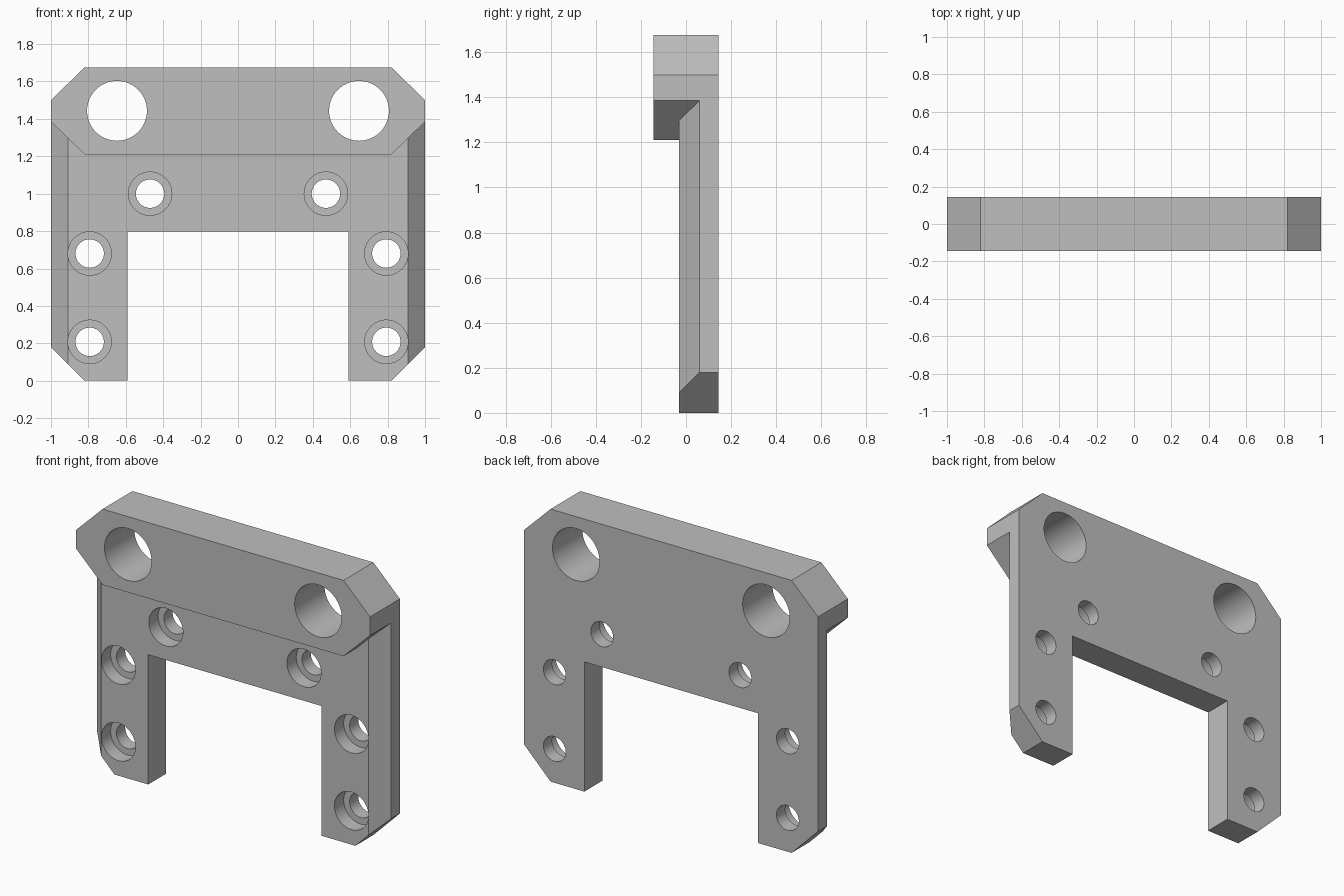
import bpy
import bmesh
from math import radians

if "Cube" in bpy.data.objects:
    bpy.data.objects.remove(bpy.data.objects["Cube"], do_unlink=True)

FRONT, STEP, BACK = -0.145, -0.03, 0.145
CHAMFER = 0.09
SHOULDER, TOP = 0.82, 1.676

grey = bpy.data.materials.new("plain grey")
grey.use_nodes = True
colour = (0.52, 0.52, 0.52, 1)
grey.diffuse_color = colour
grey.node_tree.nodes["Principled BSDF"].inputs["Base Color"].default_value = colour


def loft(name, rings):
    """Skin a list of (y, [(x, z), ...]) outlines and cap both ends."""
    bm = bmesh.new()
    loops = [[bm.verts.new((x, y, z)) for x, z in pts] for y, pts in rings]
    count = len(loops[0])
    for a, b in zip(loops, loops[1:]):
        for i in range(count):
            j = (i + 1) % count
            bm.faces.new((a[i], a[j], b[j], b[i]))
    bm.faces.new(loops[0][::-1])
    bm.faces.new(loops[-1])
    bmesh.ops.recalc_face_normals(bm, faces=bm.faces)
    mesh = bpy.data.meshes.new(name)
    bm.to_mesh(mesh)
    bm.free()
    mesh.materials.append(grey)
    obj = bpy.data.objects.new(name, mesh)
    bpy.context.collection.objects.link(obj)
    return obj


def mirrored(half):
    """Close a right-hand half outline across x = 0."""
    return half + [(-x, z) for x, z in reversed(half)]


def plate_outline(inset):
    side = 1 - inset
    return mirrored([(0.59, 0.798), (0.59, 0), (SHOULDER, 0), (side, 0.18 - inset),
                     (side, 1.5 + inset * (TOP - 1.5) / 0.18), (SHOULDER, TOP)])


def combine(target, tool, operation):
    """Apply a boolean, then discard the tool."""
    mod = target.modifiers.new(operation, "BOOLEAN")
    mod.operation, mod.solver, mod.object = operation, "EXACT", tool
    bpy.context.view_layer.objects.active = target
    bpy.ops.object.modifier_apply(modifier=mod.name)
    bpy.data.objects.remove(tool, do_unlink=True)


def drill(target, x, z, radius, y0, y1):
    bpy.ops.mesh.primitive_cylinder_add(vertices=64, radius=radius, depth=y1 - y0,
                                        location=(x, (y0 + y1) / 2, z),
                                        rotation=(radians(90), 0, 0))
    cutter = bpy.context.object
    cutter.hide_render = True
    cutter.data.materials.append(grey)
    combine(target, cutter, "DIFFERENCE")


# Forked plate with chamfered front side edges
bracket = loft("mounting_bracket", [(STEP, plate_outline(CHAMFER)),
                                    (STEP + CHAMFER, plate_outline(0)),
                                    (BACK, plate_outline(0))])

# Thick eight-sided bar across the top
bar_outline = mirrored([(SHOULDER, 1.21), (1, 1.385), (1, 1.5), (SHOULDER, TOP)])
bar = loft("top_bar", [(FRONT, bar_outline), (BACK, bar_outline)])
combine(bracket, bar, "UNION")

# Large through holes and counterbored screw holes
for side in (-1, 1):
    drill(bracket, side * 0.647, 1.443, 0.16, -0.3, 0.3)
    for x, z in [(0.47, 1.0), (0.793, 0.68), (0.793, 0.208)]:
        drill(bracket, side * x, z, 0.116, STEP - 0.05, STEP + 0.09)
        drill(bracket, side * x, z, 0.076, -0.3, 0.3)

bpy.ops.object.select_all(action="DESELECT")
bracket.select_set(True)
bpy.context.view_layer.objects.active = bracket
bpy.ops.object.shade_smooth_by_angle(angle=radians(30))
